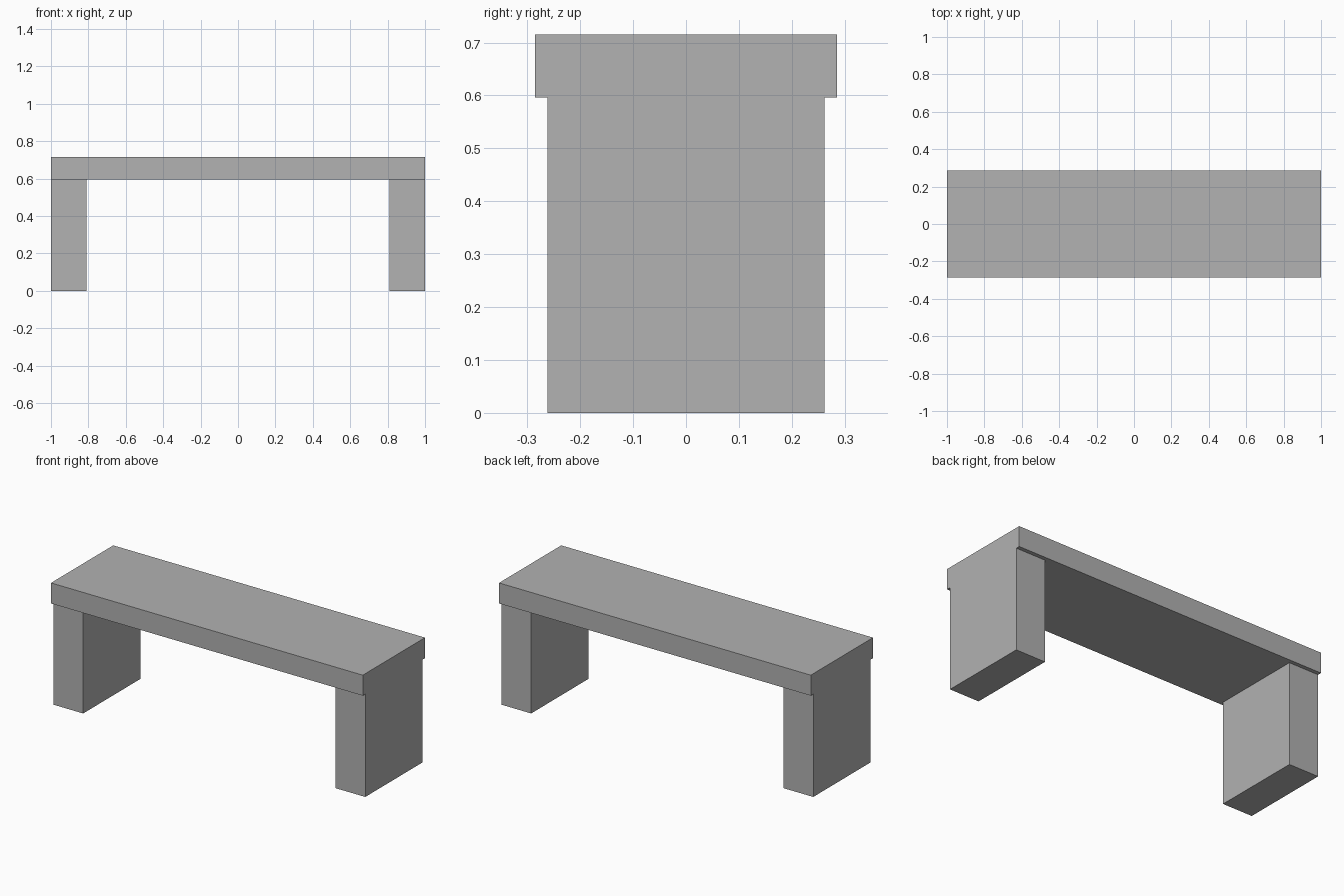
import bpy

# Remove the default cube
default_cube = bpy.data.objects.get("Cube")
if default_cube:
    bpy.data.objects.remove(default_cube, do_unlink=True)

# Single grey material
GREY = (0.445, 0.445, 0.445, 1.0)
grey = bpy.data.materials.new("plain_grey")
grey.use_nodes = True
grey.diffuse_color = GREY
grey.node_tree.nodes["Principled BSDF"].inputs["Base Color"].default_value = GREY

LENGTH = 2.0
SEAT_DEPTH, LEG_DEPTH = 0.57, 0.524
LEG_WIDTH, LEG_HEIGHT = 0.19, 0.596
TOTAL_HEIGHT = 0.715


def box(name, x, base, size):
    """Box of the given size, standing on height base."""
    bpy.ops.mesh.primitive_cube_add(size=1, location=(x, 0, base + size[2] / 2))
    part = bpy.context.object
    part.name = name
    part.scale = size
    bpy.ops.object.transform_apply(location=False, rotation=False, scale=True)
    part.data.materials.append(grey)
    return part


# Seat slab, overhanging the legs at front and back
box("seat", 0, LEG_HEIGHT, (LENGTH, SEAT_DEPTH, TOTAL_HEIGHT - LEG_HEIGHT))

# Slab legs, flush with the seat ends
for name, side in (("left_leg", 1), ("right_leg", -1)):
    box(name, side * (LENGTH - LEG_WIDTH) / 2, 0, (LEG_WIDTH, LEG_DEPTH, LEG_HEIGHT))
